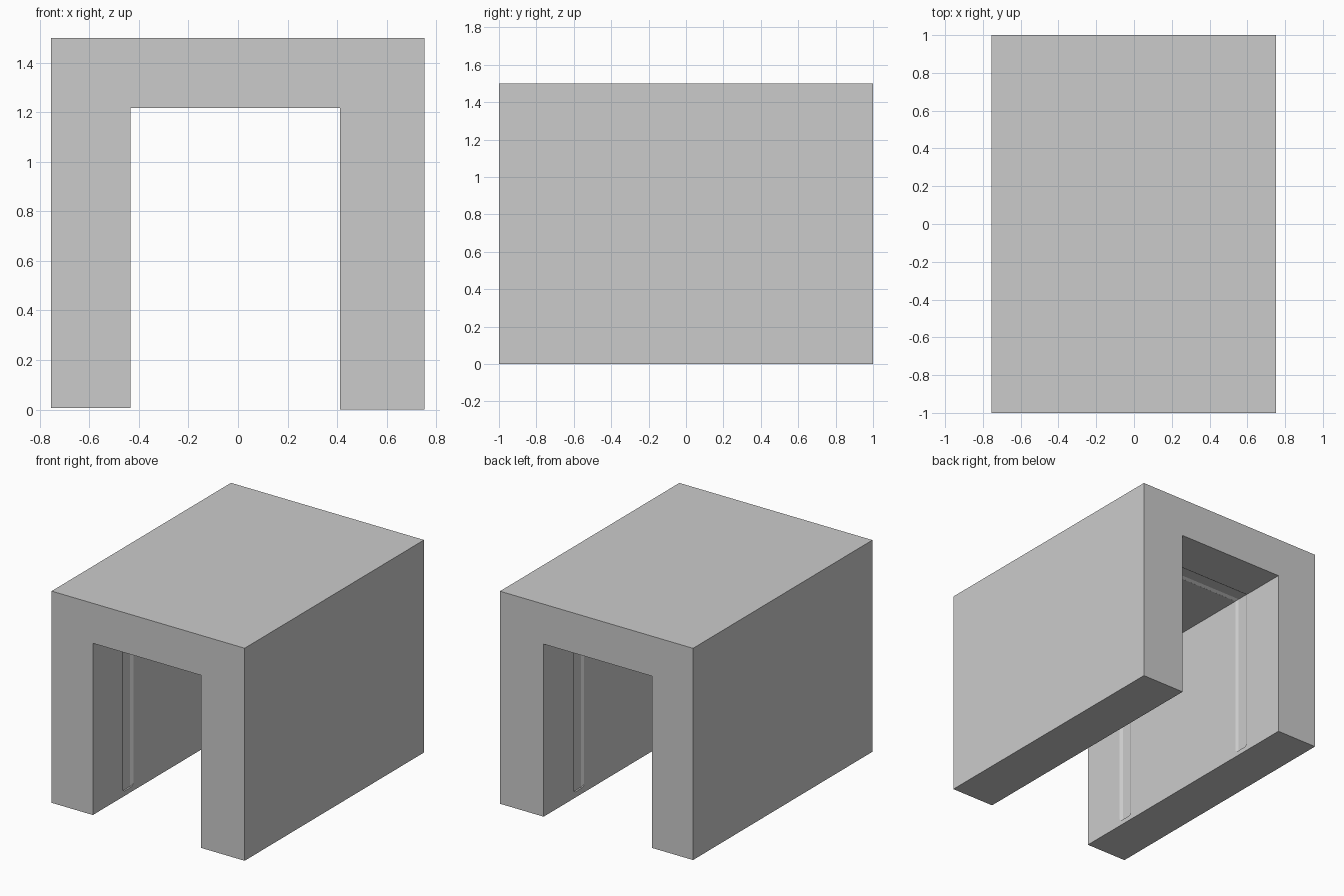
import bpy, bmesh

if "Cube" in bpy.data.objects:
    bpy.data.objects.remove(bpy.data.objects["Cube"])


def make_object(name, bm):
    bmesh.ops.recalc_face_normals(bm, faces=bm.faces)
    mesh = bpy.data.meshes.new(name)
    bm.to_mesh(mesh)
    bm.free()
    obj = bpy.data.objects.new(name, mesh)
    bpy.context.collection.objects.link(obj)
    return obj


def loft(name, sections):
    """Skin a series of (y, [(x, z), ...]) outlines and cap both ends."""
    bm = bmesh.new()
    rings = [[bm.verts.new((x, y, z)) for x, z in pts] for y, pts in sections]
    n = len(rings[0])
    for a, b in zip(rings, rings[1:]):
        for i in range(n):
            j = (i + 1) % n
            bm.faces.new((a[i], a[j], b[j], b[i]))
    bm.faces.new(rings[0])
    bm.faces.new(rings[-1])
    return make_object(name, bm)


X0, X1, TOP = -0.755, 0.752, 1.5      # outer block
IN0, IN1, CEIL = -0.433, 0.411, 1.218  # opening

# Tunnel body: arch profile extruded front to back
arch = [(X0, 0.006), (IN0, 0.006), (IN0, CEIL), (IN1, CEIL),
        (IN1, 0), (X1, 0), (X1, TOP), (X0, TOP)]
tunnel = loft("tunnel_body", [(-1, arch), (1, arch)])


def opening(grow, floor):
    return [(IN0 - grow, floor), (IN1 + grow, floor),
            (IN1 + grow, CEIL + grow), (IN0 - grow, CEIL + grow)]


# Shallow recessed bands running up the walls and over the ceiling
for label, y in (("front", -0.608), ("back", 0.608)):
    wide, narrow = opening(0.0005, 0.055), opening(0.012, 0.04)
    cutter = loft(label + "_band_cutter", [
        (y - 0.06, wide), (y - 0.04, narrow),
        (y + 0.04, narrow), (y + 0.06, wide)])
    cutter.hide_render = True
    cutter.hide_set(True)
    cutter.display_type = 'WIRE'
    mod = tunnel.modifiers.new(label + "_band", 'BOOLEAN')
    mod.operation = 'DIFFERENCE'
    mod.solver = 'EXACT'
    mod.object = cutter
